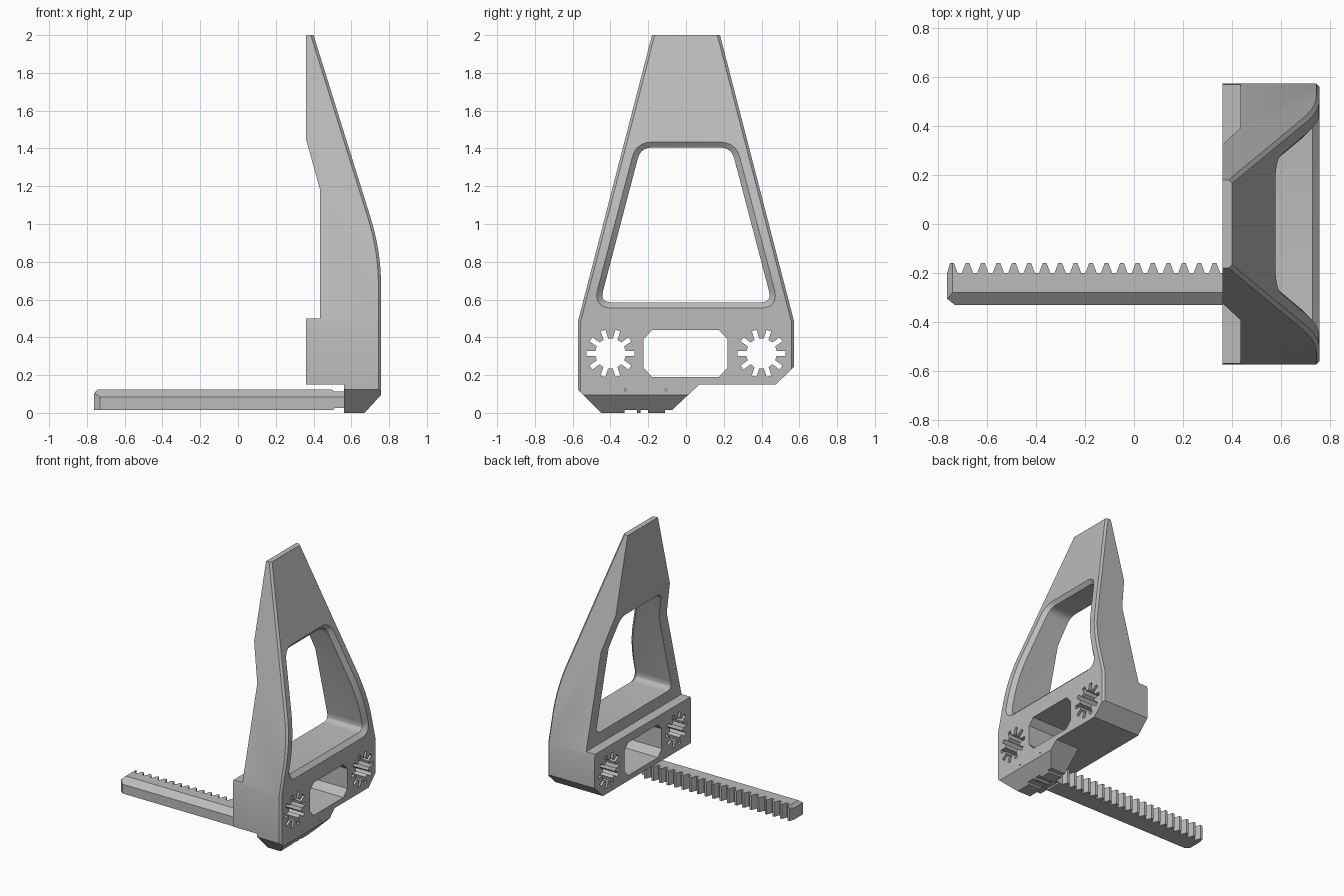
import bpy, bmesh, math
from mathutils import Vector

cube = bpy.data.objects.get("Cube")
if cube:
    bpy.data.objects.remove(cube, do_unlink=True)

grey = bpy.data.materials.new("plain grey")
grey.use_nodes = True
colour = (0.5, 0.5, 0.5, 1)
grey.diffuse_color = colour
grey.node_tree.nodes["Principled BSDF"].inputs["Base Color"].default_value = colour


def prism(name, pts, axis, lo, hi):
    """Extrude a 2D outline along an axis; pts hold the other two axes in order."""
    bm = bmesh.new()
    rings = []
    for d in (lo, hi):
        ring = []
        for p in pts:
            co = list(p)
            co.insert(axis, d)
            ring.append(bm.verts.new(co))
        rings.append(ring)
        bm.faces.new(ring)
    n = len(pts)
    for i in range(n):
        j = (i + 1) % n
        bm.faces.new((rings[0][i], rings[0][j], rings[1][j], rings[1][i]))
    bmesh.ops.recalc_face_normals(bm, faces=bm.faces)
    me = bpy.data.meshes.new(name)
    bm.to_mesh(me)
    bm.free()
    me.materials.append(grey)
    ob = bpy.data.objects.new(name, me)
    bpy.context.collection.objects.link(ob)
    return ob


def combine(ob, tool, op):
    """Apply a boolean and throw the tool away."""
    mod = ob.modifiers.new("cut", 'BOOLEAN')
    mod.operation, mod.object, mod.solver = op, tool, 'EXACT'
    bpy.context.view_layer.objects.active = ob
    bpy.ops.object.modifier_apply(modifier=mod.name)
    bpy.data.objects.remove(tool, do_unlink=True)


def chamfer(ob, width, rule):
    """Chamfer the edges between the outer face and the walls where rule holds."""
    bm = bmesh.new()
    bm.from_mesh(ob.data)
    bmesh.ops.remove_doubles(bm, verts=bm.verts, dist=0.0005)
    bm.normal_update()
    edges = []
    for e in bm.edges:
        if len(e.link_faces) != 2:
            continue
        a, b = sorted(f.normal.x for f in e.link_faces)
        if abs(a) < 0.05 and b > 0.25 and rule((e.verts[0].co + e.verts[1].co) / 2):
            edges.append(e)
    bmesh.ops.bevel(bm, geom=edges, offset=width, offset_type='OFFSET',
                    segments=1, profile=0.5, affect='EDGES', clamp_overlap=True)
    bm.to_mesh(ob.data)
    bm.free()


def rounded(pts, r, steps=5):
    """Round the corners of an outline."""
    out = []
    for i, p in enumerate(pts):
        c = Vector(p)
        a = c + (Vector(pts[i - 1]) - c).normalized() * r
        b = c + (Vector(pts[(i + 1) % len(pts)]) - c).normalized() * r
        for k in range(steps + 1):
            t = k / steps
            out.append((a * (1 - t) ** 2 + c * 2 * t * (1 - t) + b * t * t)[:])
    return out


# Body: depth profile crossed with the tapering outline
profile = [(0.36, 2), (0.40, 2)]
a, c, b = Vector((0.70, 1.04)), Vector((0.757, 0.86)), Vector((0.757, 0.68))
for k in range(9):
    t = k / 8
    profile.append((a * (1 - t) ** 2 + c * 2 * t * (1 - t) + b * t * t)[:])
profile += [(0.757, 0.095), (0.67, 0), (0.56, 0), (0.56, 0.15), (0.36, 0.15),
            (0.36, 0.5), (0.435, 0.5), (0.435, 1.18), (0.36, 1.45)]
outline = [(-0.573, 0.125), (-0.45, 0), (-0.09, 0), (0.07, 0.15), (0.475, 0.15),
           (0.573, 0.245), (0.573, 0.48), (0.18, 2), (-0.18, 2), (-0.573, 0.48)]
body = prism("body", profile, 1, -1, 1)
combine(body, prism("outline_tool", outline, 0, 0, 1), 'INTERSECT')


def half_width(z):
    return 0.573 - 0.393 * max(0, z - 0.48) / 1.52


chamfer(body, 0.014, lambda p: p.z > 0.26 and abs(p.y) > half_width(p.z) - 0.02)

# Large window with a chamfered outer rim
window = rounded([(-0.455, 0.585), (0.455, 0.585), (0.24, 1.405), (-0.24, 1.405)], 0.06)
combine(body, prism("window_tool", window, 0, 0, 1), 'DIFFERENCE')
chamfer(body, 0.035, lambda p: 0.57 < p.z < 1.42 and abs(p.y) < half_width(p.z) - 0.05)

# Octagonal opening
slot = [(-0.225, 0.24), (-0.18, 0.19), (0.175, 0.19), (0.22, 0.24),
        (0.22, 0.39), (0.175, 0.438), (-0.18, 0.438), (-0.225, 0.39)]
combine(body, prism("slot_tool", slot, 0, 0, 1), 'DIFFERENCE')

# Star-shaped sockets
for side in (-1, 1):
    star = []
    for k in range(10):
        ang = k * math.tau / 10
        ca, sa = math.cos(ang), math.sin(ang)
        for r, w in ((0.08, -0.013), (0.127, -0.013), (0.127, 0.013), (0.08, 0.013)):
            star.append((side * 0.4 + r * ca - w * sa, 0.315 + r * sa + w * ca))
    combine(body, prism("star_tool", star, 0, 0, 1), 'DIFFERENCE')

# Shallow grooves under the foot and two pin holes above them
for lo, hi in ((-0.325, -0.26), (-0.24, -0.2), (-0.11, -0.075)):
    groove = [(lo, -0.1), (hi, -0.1), (hi, 0.014), (lo, 0.014)]
    combine(body, prism("groove_tool", groove, 0, 0, 1), 'DIFFERENCE')
for y in (-0.32, -0.105):
    pin = [(y + 0.006 * math.cos(k * math.tau / 8), 0.122 + 0.006 * math.sin(k * math.tau / 8))
           for k in range(8)]
    combine(body, prism("pin_tool", pin, 0, 0.7, 1), 'DIFFERENCE')

# Toothed rack: plan crossed with its section and its side shape
plan = [(-0.73, -0.33), (0.57, -0.33), (0.57, -0.2)]
for k in reversed(range(20)):
    x = -0.742 + 0.063 * k
    for dx, y in ((0.023, -0.2), (0.008, -0.16), (-0.008, -0.16), (-0.023, -0.2)):
        plan.append((max(x + dx, -0.762), y))
plan.append((-0.762, -0.305))
rack = prism("rack", plan, 2, 0.015, 0.125)
section = [(-0.4, 0), (-0.1, 0), (-0.1, 0.2), (-0.28, 0.2), (-0.28, 0.125), (-0.33, 0.085), (-0.4, 0.03)]
combine(rack, prism("section_tool", section, 0, -1, 1), 'INTERSECT')
side_shape = [(-0.8, 0), (0.5, 0), (0.51, 0.025), (0.57, 0.025), (0.57, 0.113),
              (0.51, 0.113), (0.49, 0.13), (-0.735, 0.13), (-0.775, 0.09)]
combine(rack, prism("side_tool", side_shape, 1, -1, 1), 'INTERSECT')

# Smooth the curved front while keeping hard edges
for ob in (body, rack):
    bpy.ops.object.select_all(action='DESELECT')
    ob.select_set(True)
    bpy.context.view_layer.objects.active = ob
    bpy.ops.object.shade_smooth_by_angle(angle=math.radians(20))
